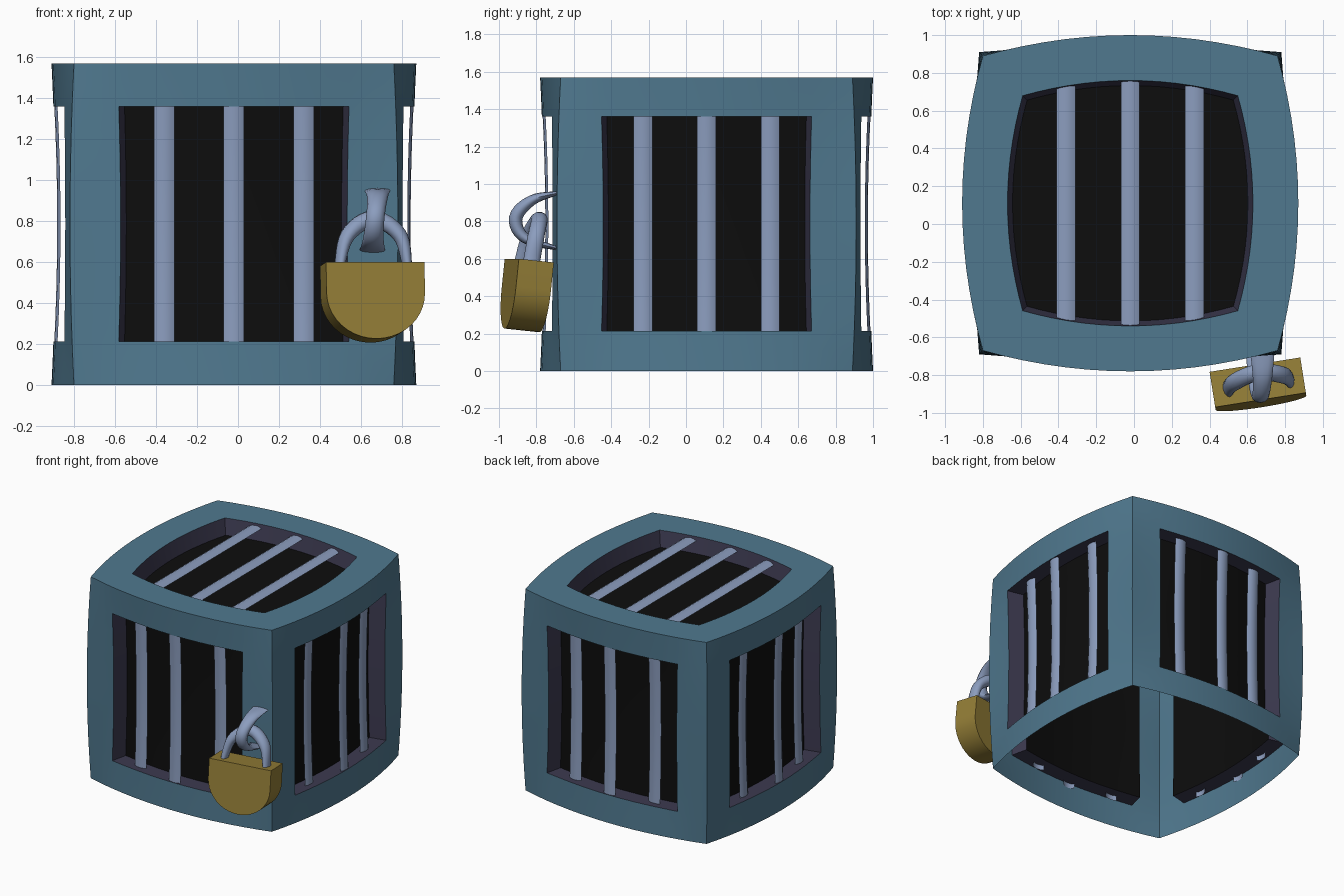
import bpy, bmesh, math
from mathutils import Vector, Matrix

if "Cube" in bpy.data.objects:
    bpy.data.objects.remove(bpy.data.objects["Cube"])

CENTRE = Vector((-0.02, 0.11, 0))
HEIGHT, HOLE = 1.57, 0.73            # cage height, opening as a share of the face
Z_LOW, Z_HIGH = 0.213, 1.36          # opening bottom and top


def material(name, rgb):
    m = bpy.data.materials.new(name)
    m.diffuse_color = (*rgb, 1)
    m.use_nodes = True
    m.node_tree.nodes["Principled BSDF"].inputs["Base Color"].default_value = m.diffuse_color
    return m


TEAL = material("teal_frame", (0.08, 0.19, 0.275))
RIM = material("dark_purple_rim", (0.045, 0.042, 0.08))
BLACK = material("black_panel", (0.004, 0.004, 0.004))
STEEL = material("blue_grey_steel", (0.26, 0.337, 0.515))
GOLD = material("old_gold", (0.296, 0.209, 0.038))


def finish(name, bm, mats, angle=35):
    bmesh.ops.remove_doubles(bm, verts=bm.verts, dist=1e-5)
    bmesh.ops.recalc_face_normals(bm, faces=bm.faces)
    mesh = bpy.data.meshes.new(name)
    bm.to_mesh(mesh)
    bm.free()
    ob = bpy.data.objects.new(name, mesh)
    bpy.context.collection.objects.link(ob)
    for m in mats:
        mesh.materials.append(m)
    bpy.ops.object.select_all(action='DESELECT')
    ob.select_set(True)
    bpy.context.view_layer.objects.active = ob
    bpy.ops.object.shade_smooth_by_angle(angle=math.radians(angle))
    return ob


def face(bm, pts, mat=0):
    bm.faces.new([bm.verts.new(p) for p in pts]).material_index = mat


def place(k, a, o, z):
    """Point on side k: a along the side, o outward."""
    return Matrix.Rotation(k * math.pi / 2, 3, 'Z') @ Vector((a, -o, z)) + CENTRE


def shell(k, u, z, sink=0.0, squeeze=1.0):
    """Bulging side wall; u runs -1..1 between the corner posts."""
    w = 1 - (2 * z / HEIGHT - 1) ** 2
    a = 0.78 * u + w * (-0.04 * u + 0.06 * u ** 5)
    o = 0.78 + 0.11 * (1 - u * u) + w * (-0.02 + 0.04 * u ** 4)
    return place(k, a * squeeze, o - sink, z)


# Cage: four bulged walls and a top, each with a sunken opening; open underneath
N, M = 10, 8
us = [-1, -0.865] + [HOLE * (2 * i / N - 1) for i in range(N + 1)] + [0.865, 1]
zs = [0, 0.11] + [Z_LOW + (Z_HIGH - Z_LOW) * i / M for i in range(M + 1)] + [1.465, HEIGHT]
bm = bmesh.new()
for k in range(4):
    for i in range(len(us) - 1):
        for j in range(len(zs) - 1):
            inside = 2 <= i < 2 + N and 2 <= j < 2 + M
            depth = (0.125, 0.95) if inside else (0, 1)
            corners = [(us[i], zs[j]), (us[i + 1], zs[j]),
                       (us[i + 1], zs[j + 1]), (us[i], zs[j + 1])]
            face(bm, [shell(k, u, z, *depth) for u, z in corners], 2 if inside else 0)
    # rim around the side opening
    loop = [(u, Z_LOW) for u in us[2:3 + N]] + [(HOLE, z) for z in zs[3:3 + M]]
    loop += [(u, Z_HIGH) for u in us[1 + N:1:-1]] + [(-HOLE, z) for z in zs[1 + M:2:-1]]
    for p, q in zip(loop, loop[1:] + loop[:1]):
        face(bm, [shell(k, *p), shell(k, *q),
                  shell(k, *q, 0.125, 0.95), shell(k, *p, 0.125, 0.95)], 1)


def top_point(p, scale, z):
    v = CENTRE + (p - CENTRE) * scale
    return Vector((v.x, v.y, z))


outline = [shell(k, u, HEIGHT) for k in range(4) for u in us[:-1]]
rings = [(1, HEIGHT, 0), (0.865, HEIGHT, 0), (HOLE, HEIGHT, 0), (0.70, 1.45, 1)]
for (s0, z0, _), (s1, z1, mat) in zip(rings, rings[1:]):
    for p, q in zip(outline, outline[1:] + outline[:1]):
        face(bm, [top_point(p, s0, z0), top_point(q, s0, z0),
                  top_point(q, s1, z1), top_point(p, s1, z1)], mat)
face(bm, [top_point(p, 0.70, 1.45) for p in outline], 2)
finish("cage", bm, [TEAL, RIM, BLACK])

# Bars: thin arched strips, the middle one standing further out
ARCH = [(-0.05, -0.016), (-0.028, -0.004), (0, 0), (0.028, -0.004), (0.05, -0.016)]


def strip(name, rows):
    """Skin over rows of points, open at the back."""
    bm = bmesh.new()
    for r, s in zip(rows, rows[1:]):
        for i in range(len(r) - 1):
            face(bm, [r[i], r[i + 1], s[i + 1], s[i]])
    finish(name, bm, [STEEL], 60)


for k, side in enumerate(("front", "right", "back", "left")):
    for n, a in enumerate((-0.34, 0, 0.34)):
        rows = []
        for i in range(9):
            t = i / 4 - 1
            out = (0.878 if n == 1 else 0.812) - 0.016 * (1 - t * t)
            rows.append([place(k, a + x, out + d, HEIGHT / 2 + 0.61 * t) for x, d in ARCH])
        strip(f"{side}_bar_{n + 1}", rows)

for n, a in enumerate((-0.34, 0, 0.34)):
    reach = 0.67 if n == 1 else 0.645
    strip(f"top_bar_{n + 1}", [[CENTRE + Vector((a + x, y, 1.555 + d)) for x, d in ARCH]
                               for y in (-reach, 0, reach)])

# Padlock body: flat-topped plate with a rounded bottom
profile = [(-0.243, 0), (0.243, 0)]
profile += [(0.243 * math.cos(t), -0.15 - 0.225 * math.sin(t))
            for t in (math.pi * i / 20 for i in range(21))]
bm = bmesh.new()
for y in (-0.095, 0.095):
    face(bm, [(x, y, z) for x, z in profile])
for (x0, z0), (x1, z1) in zip(profile, profile[1:] + profile[:1]):
    face(bm, [(x0, -0.095, z0), (x1, -0.095, z1), (x1, 0.095, z1), (x0, 0.095, z0)])
body = finish("padlock_body", bm, [GOLD])
body.location = (0.655, -0.838, 0.59)
body.rotation_euler = (math.radians(-6), 0, math.radians(9))


def sweep(name, path, side, ends, middle, steps=24, sides=12):
    """Oval tube along a smooth path; (width, thickness) goes from ends to middle."""
    pts = [Vector(p) for p in path]
    pts = [2 * pts[0] - pts[1]] + pts + [2 * pts[-1] - pts[-2]]
    spans = len(pts) - 3

    def at(t):
        i = max(0, min(int(t * spans), spans - 1))
        f = t * spans - i
        a, b, c, d = pts[i:i + 4]
        return 0.5 * (2 * b + (c - a) * f + (2 * a - 5 * b + 4 * c - d) * f * f
                      + (3 * b - a - 3 * c + d) * f ** 3)

    rings = []
    for s in range(steps + 1):
        t = s / steps
        tangent = (at(min(1, t + 0.01)) - at(max(0, t - 0.01))).normalized()
        across = (Vector(side) - tangent * tangent.dot(Vector(side))).normalized()
        normal = tangent.cross(across)
        m = math.sin(math.pi * t)
        w, h = (e + (c - e) * m for e, c in zip(ends, middle))
        rings.append([at(t) + across * w * math.cos(q) + normal * h * math.sin(q)
                      for q in (2 * math.pi * i / sides for i in range(sides))])
    bm = bmesh.new()
    for r, s in zip(rings, rings[1:]):
        for i in range(sides):
            j = (i + 1) % sides
            face(bm, [r[i], r[j], s[j], s[i]])
    face(bm, rings[0])
    face(bm, rings[-1])
    finish(name, bm, [STEEL], 60)


# Padlock shackle, leaning back from the body
sweep("padlock_shackle",
      [(0.49, -0.88, 0.56), (0.535, -0.835, 0.73), (0.66, -0.785, 0.81),
       (0.79, -0.80, 0.73), (0.83, -0.83, 0.56)],
      (-0.15, 0.95, 0.3), (0.045, 0.022), (0.045, 0.042))

# Hasp ring joining the padlock to the corner post
sweep("hasp_ring",
      [(0.68, -0.67, 0.955), (0.68, -0.82, 0.915), (0.67, -0.91, 0.82),
       (0.66, -0.86, 0.71), (0.655, -0.67, 0.65)],
      (1, 0, 0), (0.065, 0.008), (0.045, 0.036))
